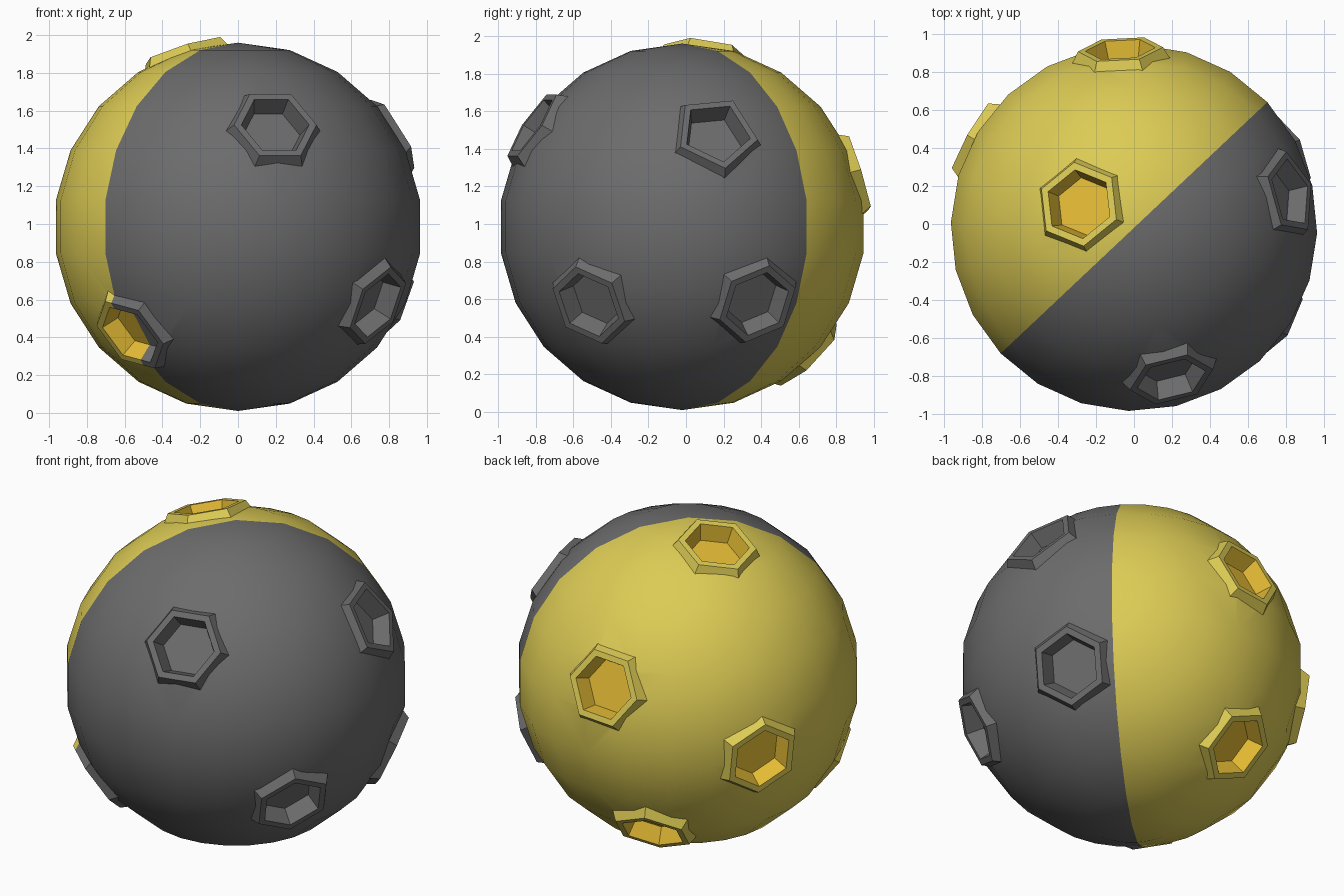
import bpy
import bmesh
from math import radians, cos, sin, tau
from mathutils import Vector, Matrix

cube = bpy.data.objects.get("Cube")
if cube:
    bpy.data.objects.remove(cube, do_unlink=True)

CENTRE = Vector((0, -0.02, 0.985))
RADIUS = 0.975
SEAM = radians(43.3)
SEAM_NORMAL = Vector((-sin(SEAM), cos(SEAM), 0))


def material(name, rgb):
    mat = bpy.data.materials.new(name)
    mat.use_nodes = True
    mat.diffuse_color = (*rgb, 1)
    bsdf = mat.node_tree.nodes["Principled BSDF"]
    bsdf.inputs["Base Color"].default_value = (*rgb, 1)
    bsdf.inputs["Roughness"].default_value = 0.7
    return mat


MATERIALS = [
    material("grey", (0.15, 0.15, 0.15)),
    material("yellow", (0.72, 0.6, 0.09)),
    material("gold", (0.78, 0.5, 0.035)),
]
GREY, YELLOW, GOLD = range(3)


def add_object(name, bm):
    mesh = bpy.data.meshes.new(name)
    bm.to_mesh(mesh)
    bm.free()
    for mat in MATERIALS:
        mesh.materials.append(mat)
    obj = bpy.data.objects.new(name, mesh)
    obj.location = CENTRE
    bpy.context.collection.objects.link(obj)
    return obj


def on_yellow_half(point):
    return point.dot(SEAM_NORMAL) > 0


def lathe_rings(direction, turn, sides, profile):
    """Stack polygon rings of (radius, height) along a direction."""
    axis = Vector(direction).normalized()
    across = Vector((0, 0, 1)).cross(axis).normalized()
    frame = Matrix((across, axis.cross(across), axis)).transposed()
    bm = bmesh.new()
    rings = []
    for radius, height in profile:
        angles = [radians(turn) + tau * i / sides for i in range(sides)]
        rings.append([bm.verts.new(frame @ Vector((radius * cos(a), radius * sin(a), height)))
                      for a in angles])
    for low, high in zip(rings, rings[1:]):
        for i in range(sides):
            j = (i + 1) % sides
            bm.faces.new((low[i], low[j], high[j], high[i]))
    return bm, rings


# Crater name, outward direction, turn in degrees, number of sides
CRATERS = [
    ("front", (0.19, -0.77, 0.52), 0, 6),
    ("top", (-0.28, 0.12, 0.9), 31, 6),
    ("upper_left", (0.82, 0.18, 0.5), 60, 5),
    ("lower_back_left", (0.8, 0.4, -0.41), 24, 6),
    ("lower_front_left", (0.73, -0.49, -0.41), 35, 6),
    ("lower_front_right", (-0.56, -0.55, -0.56), 45, 6),
    ("back", (-0.07, 0.92, 0.28), 55, 6),
    ("right", (-0.83, 0.47, -0.12), 28, 6),
    ("lower_back", (-0.22, 0.66, -0.67), 30, 6),
]
CRATER_PROFILE = [(0.265, 0.91), (0.225, 0.985), (0.185, 0.985), (0.155, 0.885)]
CUTTER_PROFILE = [(0.195, 0.875), (0.195, 1.1)]

# Ball with its facets lined up on the colour seam
bm = bmesh.new()
bmesh.ops.create_uvsphere(bm, u_segments=24, v_segments=11, radius=RADIUS,
                          matrix=Matrix.Rotation(SEAM, 4, "Z"))
ball = add_object("ball", bm)

# Raised craters with sunken floors, plus a cutter for each hole
cutters = []
for name, direction, turn, sides in CRATERS:
    bm, rings = lathe_rings(direction, turn, sides, CRATER_PROFILE)
    bm.faces.new(rings[-1])
    inside = bm.faces.layers.int.new("inside")
    floor_ring = set(rings[-1])
    for face in bm.faces:
        face[inside] = int(any(v in floor_ring for v in face.verts))
    bmesh.ops.bisect_plane(bm, geom=bm.verts[:] + bm.edges[:] + bm.faces[:], dist=1e-5,
                           plane_co=(0, 0, 0), plane_no=SEAM_NORMAL)
    for face in bm.faces:
        if on_yellow_half(face.calc_center_median()):
            face.material_index = GOLD if face[inside] else YELLOW
        else:
            face.material_index = GREY
    bm.faces.layers.int.remove(inside)
    add_object(name + "_crater", bm)

    bm, rings = lathe_rings(direction, turn, sides, CUTTER_PROFILE)
    bm.faces.new(rings[0][::-1])
    bm.faces.new(rings[-1])
    cutter = add_object(name + "_cutter", bm)
    cutter.hide_render = True
    cutters.append(cutter)
    cut = ball.modifiers.new(name, "BOOLEAN")
    cut.operation = "DIFFERENCE"
    cut.solver = "EXACT"
    cut.object = cutter

# Bake the holes into the ball and drop the cutters
bpy.context.view_layer.update()
depsgraph = bpy.context.evaluated_depsgraph_get()
cut_mesh = bpy.data.meshes.new_from_object(ball.evaluated_get(depsgraph))
ball.modifiers.clear()
ball.data = cut_mesh
for cutter in cutters:
    bpy.data.objects.remove(cutter, do_unlink=True)

# Two-tone ball, split by the seam
cut_mesh.materials.clear()
for mat in MATERIALS:
    cut_mesh.materials.append(mat)
for poly in cut_mesh.polygons:
    poly.material_index = YELLOW if on_yellow_half(poly.center) else GREY

bpy.ops.object.select_all(action="DESELECT")
ball.select_set(True)
bpy.context.view_layer.objects.active = ball
bpy.ops.object.shade_smooth_by_angle(angle=radians(30))
